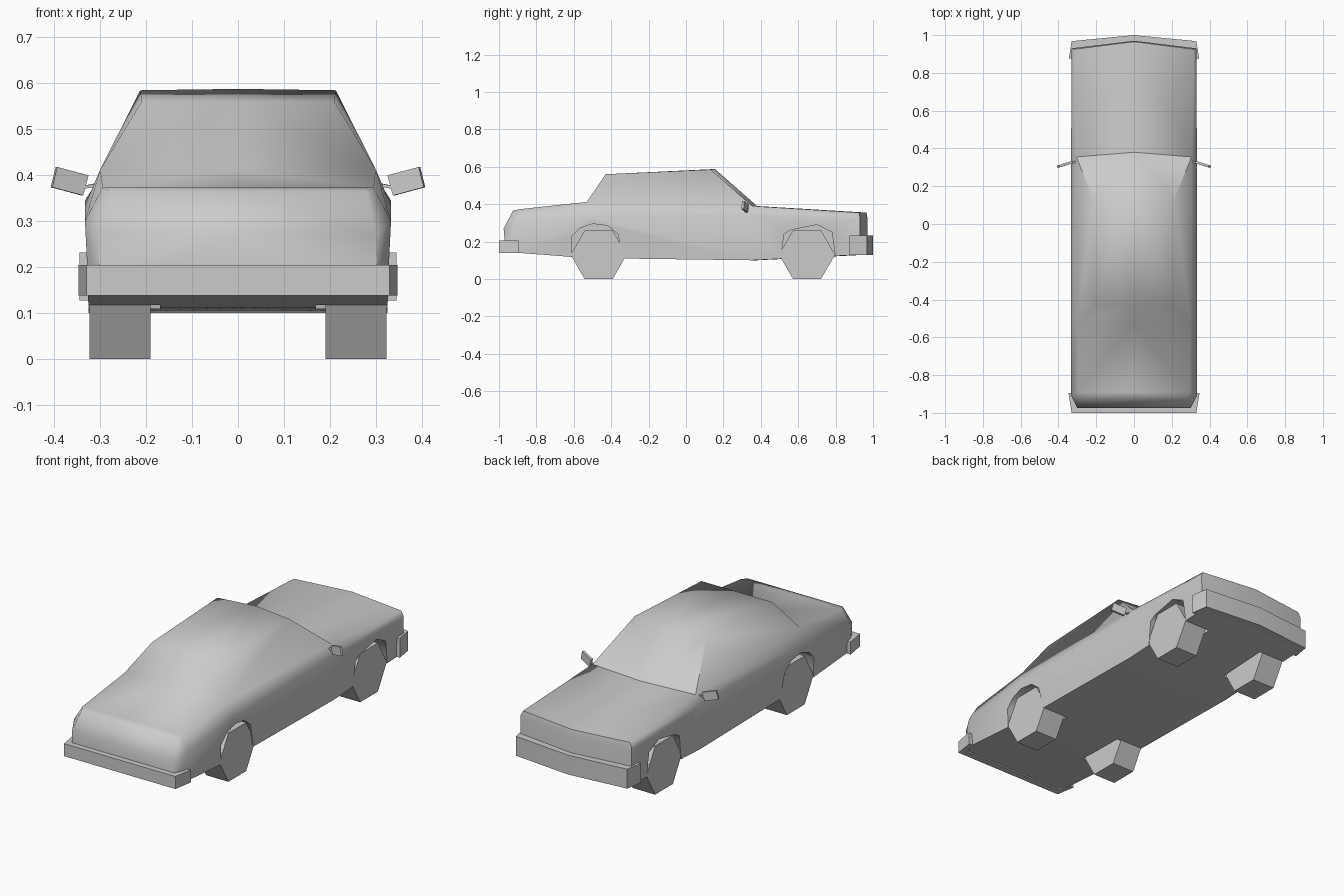
import bpy, bmesh
from math import cos, sin, pi, radians
from mathutils import Vector, Matrix

cube = bpy.data.objects.get("Cube")
if cube:
    bpy.data.objects.remove(cube, do_unlink=True)

grey = bpy.data.materials.new("plain grey")
grey.use_nodes = True
colour = (0.6, 0.6, 0.6, 1)
grey.diffuse_color = colour
grey.node_tree.nodes["Principled BSDF"].inputs["Base Color"].default_value = colour


def flip(face):
    return [(-x, y, z) for x, y, z in face]


def solid(name, faces, both=False):
    """Closed mesh from faces given as corner positions; both adds the mirror image."""
    if both:
        faces = faces + [flip(f) for f in faces]
    bm = bmesh.new()
    for f in faces:
        bm.faces.new([bm.verts.new(p) for p in f])
    bmesh.ops.remove_doubles(bm, verts=bm.verts, dist=0.0005)
    bmesh.ops.recalc_face_normals(bm, faces=bm.faces)
    mesh = bpy.data.meshes.new(name)
    bm.to_mesh(mesh)
    bm.free()
    mesh.materials.append(grey)
    ob = bpy.data.objects.new(name, mesh)
    bpy.context.collection.objects.link(ob)
    return ob


def prism(low, high):
    """Faces joining two matching outlines."""
    n = len(low)
    sides = [[low[i], low[(i + 1) % n], high[(i + 1) % n], high[i]] for i in range(n)]
    return sides + [low, high]


def side_prism(outline, x0, x1):
    return prism([(x0, y, z) for y, z in outline], [(x1, y, z) for y, z in outline])


def smooth(ob, angle):
    bpy.ops.object.select_all(action='DESELECT')
    ob.select_set(True)
    bpy.context.view_layer.objects.active = ob
    bpy.ops.object.shade_smooth_by_angle(angle=radians(angle))


# Body: floor, waist and belt points at each station from tail to nose
stations = [
    [(.305, -.965, .145), (.30, -.975, .27), (.28, -.925, .366)],
    [(.325, -.90, .14), (.333, -.91, .30), (.295, -.89, .373)],
    [(.325, -.53, .112), (.333, -.53, .335), (.30, -.53, .412)],
    [(.325, .355, .10), (.333, .355, .345), (.305, .355, .39)],
    [(.325, .93, .13), (.33, .93, .325), (.317, .925, .355)],
]
roof_back, roof_front = (.21, -.43, .56), (.213, .13, .585)


def middle(p, dy=0.0, dz=0.0):
    return (0, p[1] + dy, p[2] + dz)


# Centre line bows towards the nose at the windscreen base and grille
bow = [0, 0, 0, .025, .04]
centre = [[middle(p, bow[i]) for p in s] for i, s in enumerate(stations)]
back_mid, front_mid = middle(roof_back), middle(roof_front, .025, .003)

faces = []
for i in range(4):
    a, b, ca, cb = stations[i], stations[i + 1], centre[i], centre[i + 1]
    faces += [[a[r], b[r], b[r + 1], a[r + 1]] for r in range(2)]
    faces.append([a[0], b[0], cb[0], ca[0]])
    if i != 2:
        faces.append([a[2], b[2], cb[2], ca[2]])
for i in (0, 4):
    faces += [[stations[i][r], stations[i][r + 1], centre[i][r + 1], centre[i][r]] for r in range(2)]
# Cabin: side window plane, rear glass, roof and windscreen
rear, cowl = stations[2][2], stations[3][2]
faces += [
    [rear, cowl, roof_front, roof_back],
    [rear, roof_back, back_mid, centre[2][2]],
    [roof_back, roof_front, front_mid, back_mid],
    [roof_front, cowl, centre[3][2], front_mid],
]
body = solid("body", faces, both=True)

# Wheel arches
rear_arch = [(-.612, 0), (-.612, .225), (-.57, .27), (-.50, .295), (-.42, .285), (-.365, .24), (-.31, 0)]
front_arch = [(.49, 0), (.525, .24), (.56, .262), (.70, .29), (.78, .25), (.815, 0)]
for label, arch in (("rear", rear_arch), ("front", front_arch)):
    cutter = solid(label + "_arch_cutter", side_prism(arch, .17, .4), both=True)
    cutter.hide_render = True
    cut = body.modifiers.new(label + " arches", 'BOOLEAN')
    cut.operation, cut.object, cut.solver = 'DIFFERENCE', cutter, 'EXACT'
bpy.ops.object.select_all(action='DESELECT')
body.select_set(True)
bpy.context.view_layer.objects.active = body
bpy.ops.object.convert(target='MESH')
for ob in [o for o in bpy.data.objects if o.name.endswith("_arch_cutter")]:
    bpy.data.objects.remove(ob, do_unlink=True)
smooth(body, 65)

# Keep the crease between bonnet and windscreen crisp
mesh = body.data
for e in mesh.edges:
    ends = [mesh.vertices[v].co for v in e.vertices]
    if all(.34 < p.y < .4 and p.z > .375 for p in ends):
        e.use_edge_sharp = True

# Wheels: six-sided
for label, y in (("rear", -.467), ("front", .647)):
    hexagon = [(y + .15 * cos(k * pi / 3), .13 + .15 * sin(k * pi / 3)) for k in range(6)]
    for side, s in (("left", 1), ("right", -1)):
        solid(f"{label}_{side}_wheel", side_prism(hexagon, .19 * s, .323 * s))

# Bumpers wrapping round the corners
bumpers = {
    "rear_bumper": ([(0, -1), (.33, -1), (.347, -.895), (.325, -.895), (.30, -.965), (0, -.965)], .138, .205),
    "front_bumper": ([(0, 1), (.33, .968), (.345, .875), (.325, .875), (.315, .925), (0, .96)], .128, .232),
}
for name, (half, z0, z1) in bumpers.items():
    outline = half + [(-x, y) for x, y in half[-2:0:-1]]
    ob = solid(name, prism([(x, y, z0) for x, y in outline], [(x, y, z1) for x, y in outline]))
    smooth(ob, 30)

# Door mirrors: tilted plate on a short stem
plate = [(.325, .322, .400), (.393, .300, .418), (.404, .296, .374), (.337, .318, .356)]
stem = [(.30, .325, .376), (.34, .318, .370), (.34, .318, .376), (.30, .325, .384)]


def thicken(face, d):
    return prism(face, [(x + d * .3, y + d, z) for x, y, z in face])


for side, s in (("left", 1), ("right", -1)):
    for part, outline, depth in (("mirror", plate, .012), ("mirror_stem", stem, .01)):
        shape = thicken(outline, depth)
        solid(f"{side}_{part}", shape if s == 1 else [flip(f) for f in shape])
